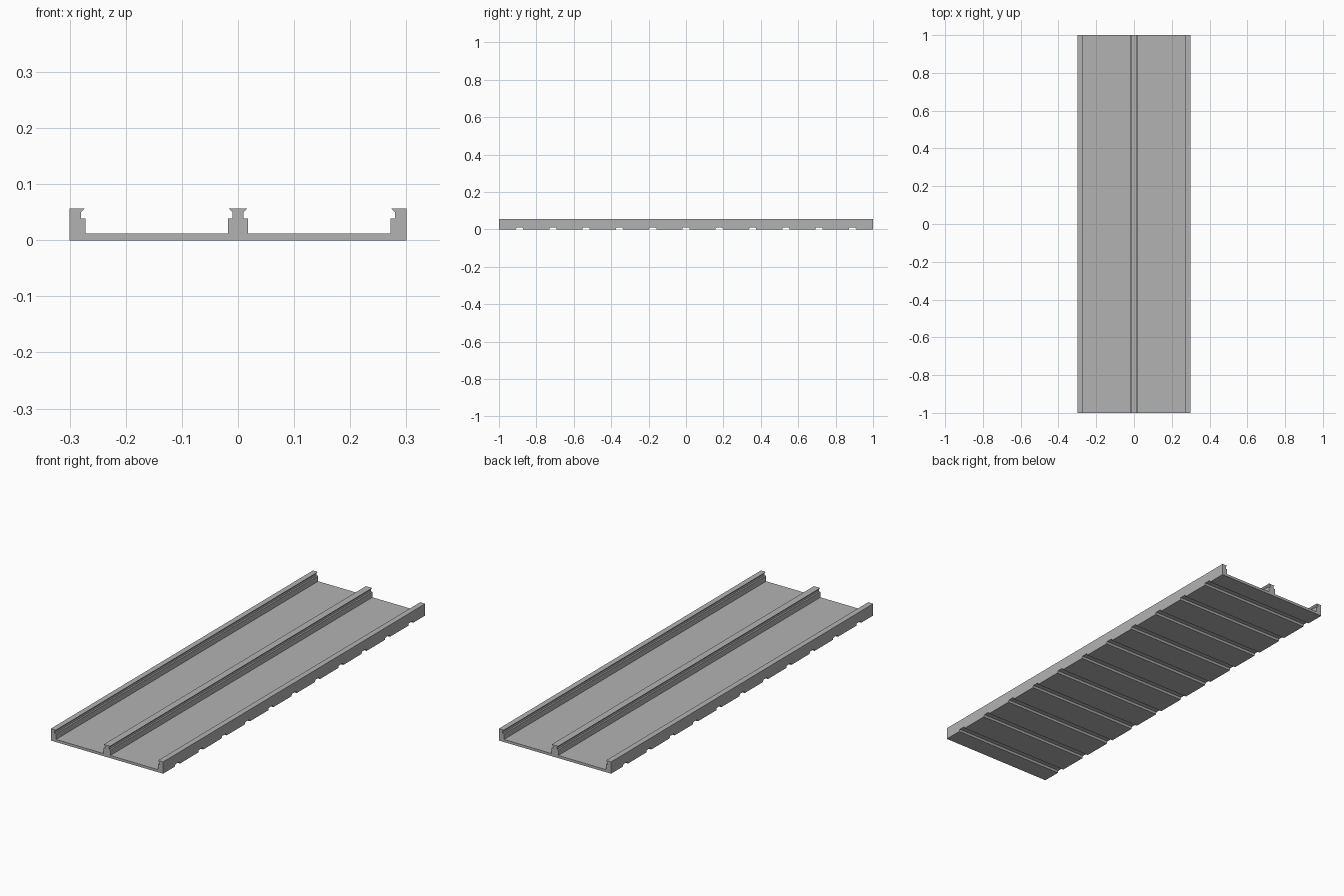
import bpy
import bmesh

default = bpy.data.objects.get("Cube")
if default:
    bpy.data.objects.remove(default, do_unlink=True)

HALF_LENGTH = 1.0
HALF_WIDTH = 0.3
FLOOR = 0.0125
GROOVES = 11
PITCH = 0.178

grey = bpy.data.materials.new("light_grey")
grey.use_nodes = True
colour = (0.45, 0.45, 0.45, 1)
grey.diffuse_color = colour
grey.node_tree.nodes["Principled BSDF"].inputs["Base Color"].default_value = colour


def add_prism(bm, points, offset):
    """Extrude a closed planar outline along an offset into a solid."""
    face = bm.faces.new([bm.verts.new(p) for p in points])
    result = bmesh.ops.extrude_face_region(bm, geom=[face], use_keep_orig=True)
    verts = [g for g in result["geom"] if isinstance(g, bmesh.types.BMVert)]
    bmesh.ops.translate(bm, vec=offset, verts=verts)


def make_object(name, bm):
    bmesh.ops.recalc_face_normals(bm, faces=bm.faces)
    mesh = bpy.data.meshes.new(name)
    bm.to_mesh(mesh)
    bm.free()
    mesh.materials.append(grey)
    obj = bpy.data.objects.new(name, mesh)
    bpy.context.collection.objects.link(obj)
    return obj


# Double track section: flared rail heads above undercut necks
rail = [(0.018, FLOOR), (0.018, 0.039), (0.010, 0.039), (0.010, 0.050), (0.017, 0.057)]
edge = [(HALF_WIDTH - 0.01 - x, z) for x, z in rail]
right_half = rail[::-1] + edge + [(HALF_WIDTH, 0.057), (HALF_WIDTH, 0)]
section = right_half + [(-x, z) for x, z in reversed(right_half)]

bm = bmesh.new()
add_prism(bm, [(x, -HALF_LENGTH, z) for x, z in section], (0, 2 * HALF_LENGTH, 0))
track = make_object("double_track", bm)

# Cross grooves on the underside
groove = [(-0.019, -0.01), (-0.019, 0.004), (-0.015, 0.010),
          (0.015, 0.010), (0.019, 0.004), (0.019, -0.01)]
bm = bmesh.new()
for i in range(GROOVES):
    y = (i - (GROOVES - 1) / 2) * PITCH
    add_prism(bm, [(-0.4, y + dy, z) for dy, z in groove], (0.8, 0, 0))
cutter = make_object("groove_cutter", bm)
cutter.hide_render = True

cut = track.modifiers.new("underside_grooves", "BOOLEAN")
cut.operation = "DIFFERENCE"
cut.solver = "EXACT"
cut.object = cutter

# Bake the cut and discard the cutter
bpy.context.view_layer.objects.active = track
track.select_set(True)
bpy.ops.object.modifier_apply(modifier=cut.name)
bpy.data.objects.remove(cutter, do_unlink=True)
